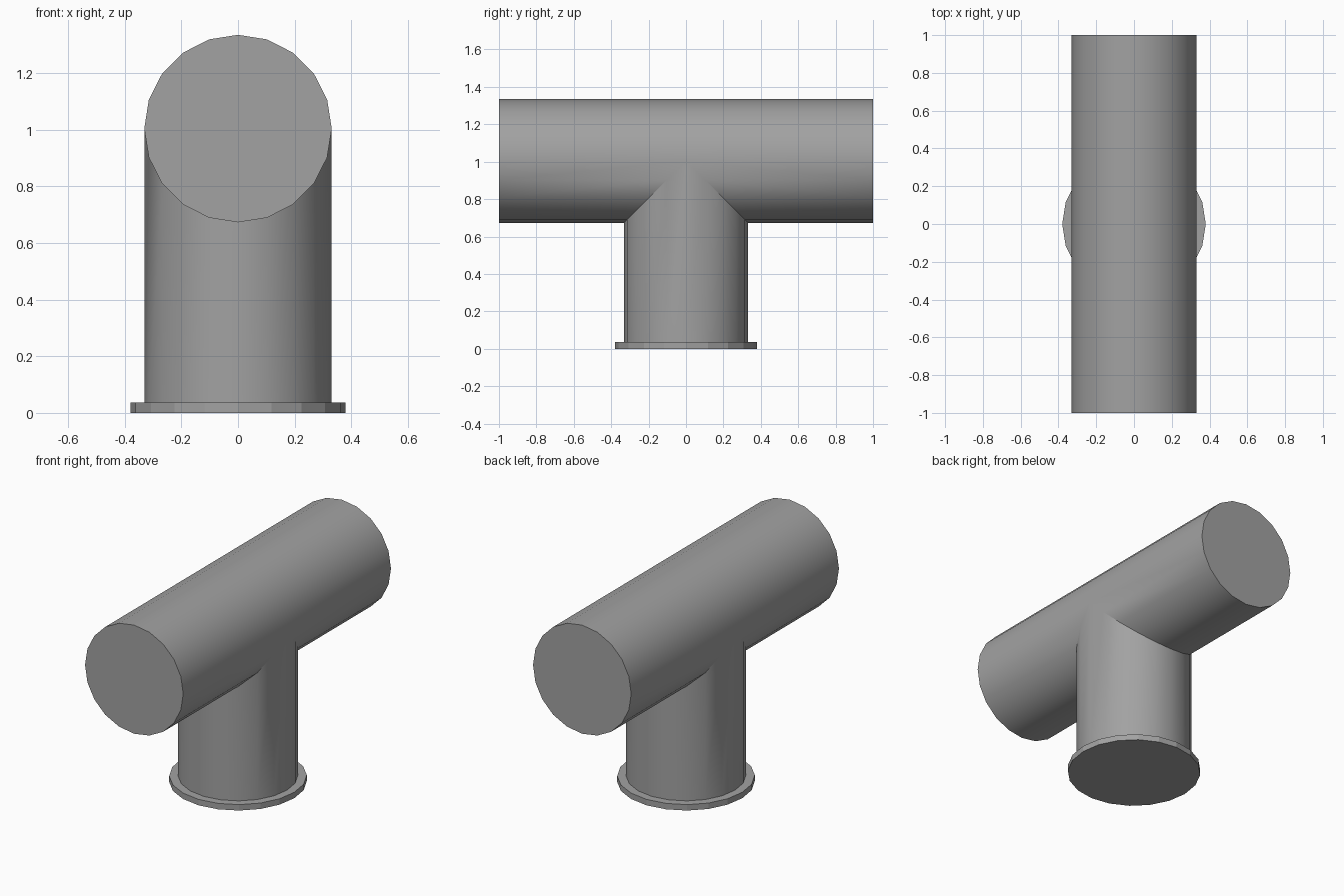
import bpy, bmesh, math

cube = bpy.data.objects.get("Cube")
if cube:
    bpy.data.objects.remove(cube, do_unlink=True)

SIDES, R, AXIS_Z = 20, 0.331, 1.004
FLANGE_R, FLANGE_H = 0.38, 0.036

grey = bpy.data.materials.new("plain grey")
grey.use_nodes = True
colour = (0.36, 0.36, 0.36, 1)
grey.diffuse_color = colour
grey.node_tree.nodes["Principled BSDF"].inputs["Base Color"].default_value = colour


def finish(bm, name):
    bmesh.ops.remove_doubles(bm, verts=bm.verts, dist=0.0001)
    bmesh.ops.recalc_face_normals(bm, faces=bm.faces)
    mesh = bpy.data.meshes.new(name)
    bm.to_mesh(mesh)
    bm.free()
    mesh.materials.append(grey)
    obj = bpy.data.objects.new(name, mesh)
    bpy.context.collection.objects.link(obj)
    return obj


def add_face(bm, points):
    bm.faces.new([bm.verts.new(p) for p in points])


# Tee pipe: crossbar halves and stem meet along a shared mitre
angles = [math.tau * i / SIDES for i in range(SIDES)]


def bar_point(a, y):
    return (R * math.cos(a), y, AXIS_Z + R * math.sin(a))


def stem_point(a, z):
    return (R * math.cos(a), R * math.sin(a), z)


def mitre_y(a):
    return R * max(0, -math.sin(a))


def mitre_z(a):
    return AXIS_Z - R * abs(math.sin(a))


bm = bmesh.new()
for i, a in enumerate(angles):
    b = angles[(i + 1) % SIDES]
    for s in (-1, 1):
        add_face(bm, [bar_point(a, s), bar_point(b, s),
                      bar_point(b, s * mitre_y(b)), bar_point(a, s * mitre_y(a))])
    add_face(bm, [stem_point(a, FLANGE_H), stem_point(b, FLANGE_H),
                  stem_point(b, mitre_z(b)), stem_point(a, mitre_z(a))])
for s in (-1, 1):
    add_face(bm, [bar_point(a, s) for a in angles])
pipe = finish(bm, "tee_pipe")
bpy.ops.object.select_all(action="DESELECT")
pipe.select_set(True)
bpy.context.view_layer.objects.active = pipe
bpy.ops.object.shade_smooth_by_angle(angle=math.radians(30))

# Flat-sided base flange
bm = bmesh.new()
bmesh.ops.create_cone(bm, cap_ends=True, segments=SIDES, radius1=FLANGE_R,
                      radius2=FLANGE_R, depth=FLANGE_H)
bmesh.ops.translate(bm, verts=bm.verts, vec=(0, 0, FLANGE_H / 2))
finish(bm, "base_flange")
